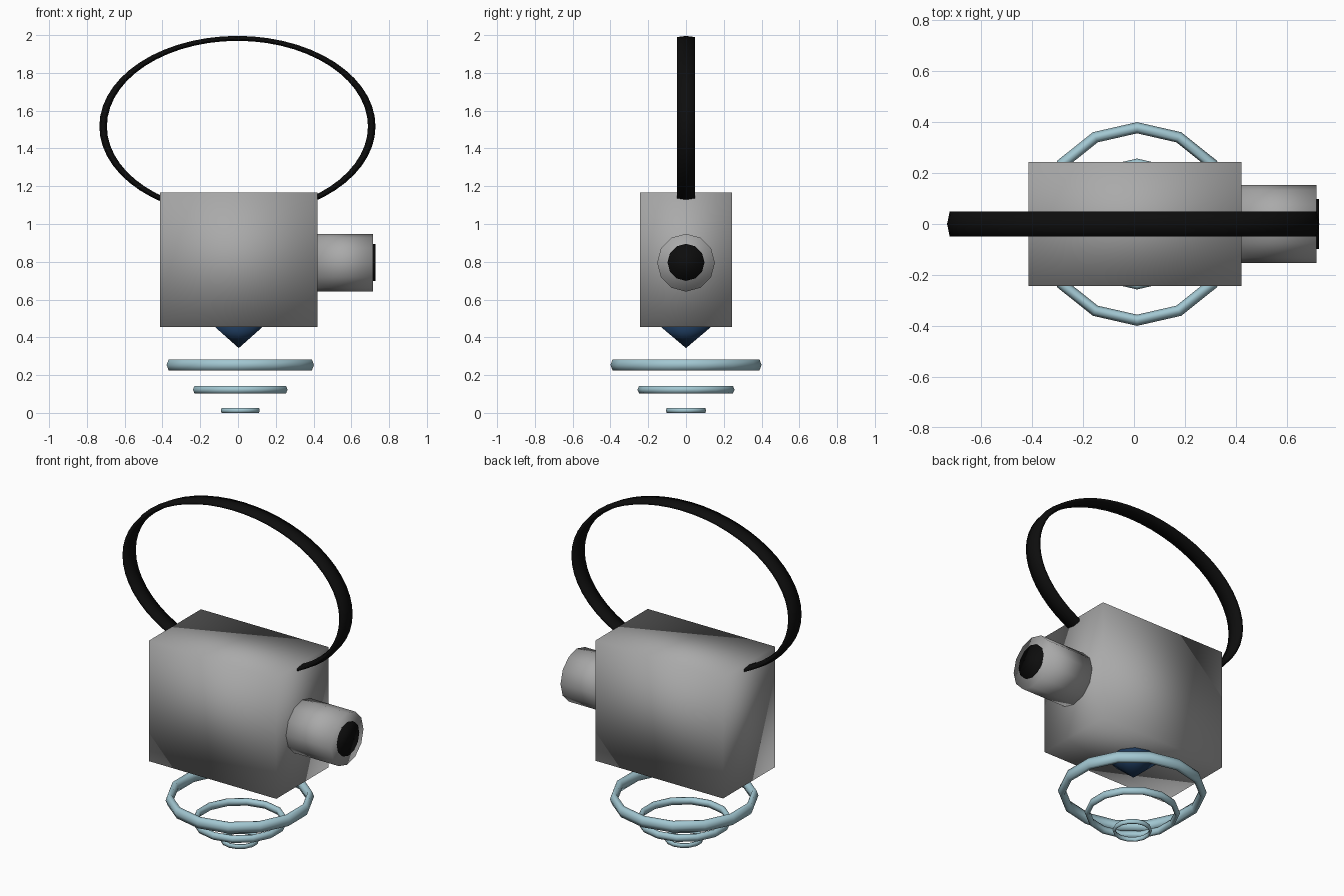
import bpy
import bmesh
from math import cos, sin, pi
from mathutils import Matrix, Vector

if "Cube" in bpy.data.objects:
    bpy.data.objects.remove(bpy.data.objects["Cube"])


def material(name, rgb):
    m = bpy.data.materials.new(name)
    m.diffuse_color = (*rgb, 1)
    m.use_nodes = True
    m.node_tree.nodes["Principled BSDF"].inputs["Base Color"].default_value = m.diffuse_color
    return m


GREY = material("body_grey", (0.40, 0.40, 0.40))
BLACK = material("strap_black", (0.004, 0.004, 0.004))
NAVY = material("nozzle_navy", (0.012, 0.04, 0.10))
BLUE = material("wave_light_blue", (0.36, 0.57, 0.64))


def finish(bm, name, mat):
    bmesh.ops.recalc_face_normals(bm, faces=bm.faces)
    for f in bm.faces:
        f.smooth = True
    me = bpy.data.meshes.new(name)
    bm.to_mesh(me)
    bm.free()
    me.materials.append(mat)
    ob = bpy.data.objects.new(name, me)
    bpy.context.collection.objects.link(ob)
    return ob


def torus(name, mat, centre, major, minor, n, m, start, matrix=Matrix()):
    """Ring around local z; minor = (radial, axial) radii."""
    bm = bmesh.new()
    rows = []
    for i in range(n):
        a = start + 2 * pi * i / n
        row = []
        for j in range(m):
            b = 2 * pi * j / m
            r = major + minor[0] * cos(b)
            p = Vector((r * cos(a), r * sin(a), minor[1] * sin(b)))
            row.append(bm.verts.new(matrix @ p + Vector(centre)))
        rows.append(row)
    for i in range(n):
        for j in range(m):
            p, q, k = rows[i], rows[(i + 1) % n], (j + 1) % m
            bm.faces.new((p[j], q[j], q[k], p[k]))
    return finish(bm, name, mat)


def cone(name, mat, centre, r1, r2, depth, n, rot=Matrix()):
    bm = bmesh.new()
    bmesh.ops.create_cone(bm, cap_ends=True, segments=n, radius1=r1,
                          radius2=r2, depth=depth,
                          matrix=Matrix.Translation(centre) @ rot)
    return finish(bm, name, mat)


# Main body, soft shaded box
bm = bmesh.new()
bmesh.ops.create_cube(bm, size=1, matrix=Matrix.Translation((0.004, 0, 0.811))
                      @ Matrix.Diagonal((0.836, 0.488, 0.714, 1)))
finish(bm, "body", GREY)

# Side barrel and its dark end disc
side = Matrix.Rotation(pi / 2, 4, 'Y')
cone("side_barrel", GREY, (0.566, 0, 0.795), 0.153, 0.153, 0.30, 12, side)
cone("barrel_end", BLACK, (0.71, 0, 0.797), 0.098, 0.098, 0.034, 12, side)

# Nozzle below the body
cone("nozzle", NAVY, (0.004, 0, 0.403), 0.0, 0.142, 0.12, 10)

# Carrying strap: flattened ring standing in the xz plane
strap = Matrix.Rotation(pi / 2, 4, 'X')
strap = Matrix.Diagonal((1, 1, 0.655, 1)) @ strap
torus("strap", BLACK, (-0.003, 0, 1.517), 0.711, (0.02, 0.056), 56, 6, 0, strap)

# Three rings, shrinking downwards
for name, z, outer, rad, axial in (("large", 0.254, 0.40, 0.022, 0.034),
                                   ("middle", 0.123, 0.257, 0.016, 0.022),
                                   ("small", 0.013, 0.106, 0.008, 0.0145)):
    torus(name + "_ring", BLUE, (0.012, 0, z), outer - rad,
          (rad, axial), 14, 6, pi / 2)
